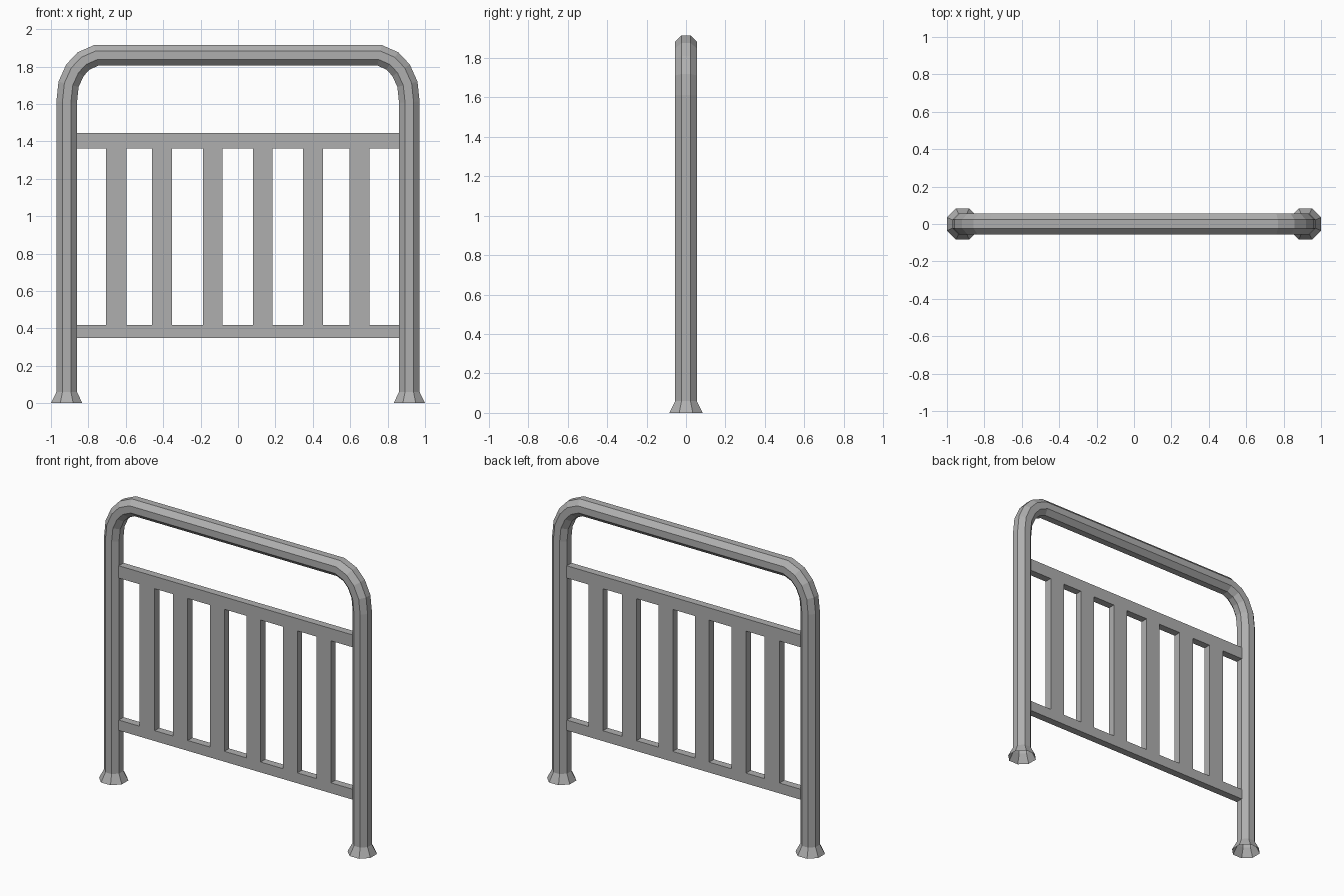
import bpy, bmesh, math
from mathutils import Vector

if "Cube" in bpy.data.objects:
    bpy.data.objects.remove(bpy.data.objects["Cube"])

# Dark grey metal
metal = bpy.data.materials.new("dark_metal")
metal.diffuse_color = (0.43, 0.43, 0.43, 1)
metal.use_nodes = True
metal.node_tree.nodes["Principled BSDF"].inputs["Base Color"].default_value = metal.diffuse_color


def make_object(name, bm):
    mesh = bpy.data.meshes.new(name)
    bm.normal_update()
    bm.to_mesh(mesh)
    bm.free()
    mesh.materials.append(metal)
    obj = bpy.data.objects.new(name, mesh)
    bpy.context.collection.objects.link(obj)
    return obj


# Bent octagonal tube with flared open feet: (x, z, distance from centre to flat side)
TUBE, FOOT = 0.055, 0.084
half = [(-0.916, 0.0, FOOT), (-0.916, 0.06, TUBE), (-0.916, 1.61, TUBE),
        (-0.906, 1.705, TUBE), (-0.872, 1.78, TUBE), (-0.825, 1.83, TUBE),
        (-0.757, 1.86, TUBE)]
path = half + [(-x, z, r) for x, z, r in reversed(half)]
points = [Vector((x, 0, z)) for x, z, r in path]

bm = bmesh.new()
rings = []
for i, p in enumerate(points):
    d_in = (p - points[max(i - 1, 0)]).normalized() if i else (points[1] - p).normalized()
    d_out = (points[i + 1] - p).normalized() if i < len(points) - 1 else d_in
    tangent = (d_in + d_out).normalized()
    side = Vector((-tangent.z, 0, tangent.x)) / tangent.dot(d_in)  # mitred joint
    radius = path[i][2] / math.cos(math.pi / 8)
    ring = []
    for k in range(8):
        a = math.pi / 8 + k * math.pi / 4
        ring.append(bm.verts.new(p + side * radius * math.cos(a)
                                 + Vector((0, radius * math.sin(a), 0))))
    rings.append(ring)
for a, b in zip(rings, rings[1:]):
    for k in range(8):
        n = (k + 1) % 8
        bm.faces.new((a[k], b[k], b[n], a[n]))
bmesh.ops.recalc_face_normals(bm, faces=bm.faces)
make_object("tube_frame", bm)

# Flush panel of two rails and six slats, cut from a grid with open gaps
slats = [(-0.707, -0.597), (-0.46, -0.353), (-0.188, -0.083),
         (0.08, 0.185), (0.348, 0.455), (0.595, 0.702)]
xs = [-0.866] + [x for s in slats for x in s] + [0.866]
zs = [0.348, 0.417, 1.363, 1.445]

bm = bmesh.new()
grid = [[bm.verts.new((x, 0, z)) for z in zs] for x in xs]
for i in range(len(xs) - 1):
    for j in range(3):
        if j == 1 and i % 2 == 0:
            continue
        bm.faces.new((grid[i][j], grid[i + 1][j], grid[i + 1][j + 1], grid[i][j + 1]))
panel = make_object("slatted_panel", bm)
thick = panel.modifiers.new("thickness", 'SOLIDIFY')
thick.thickness = 0.05
thick.offset = 0
